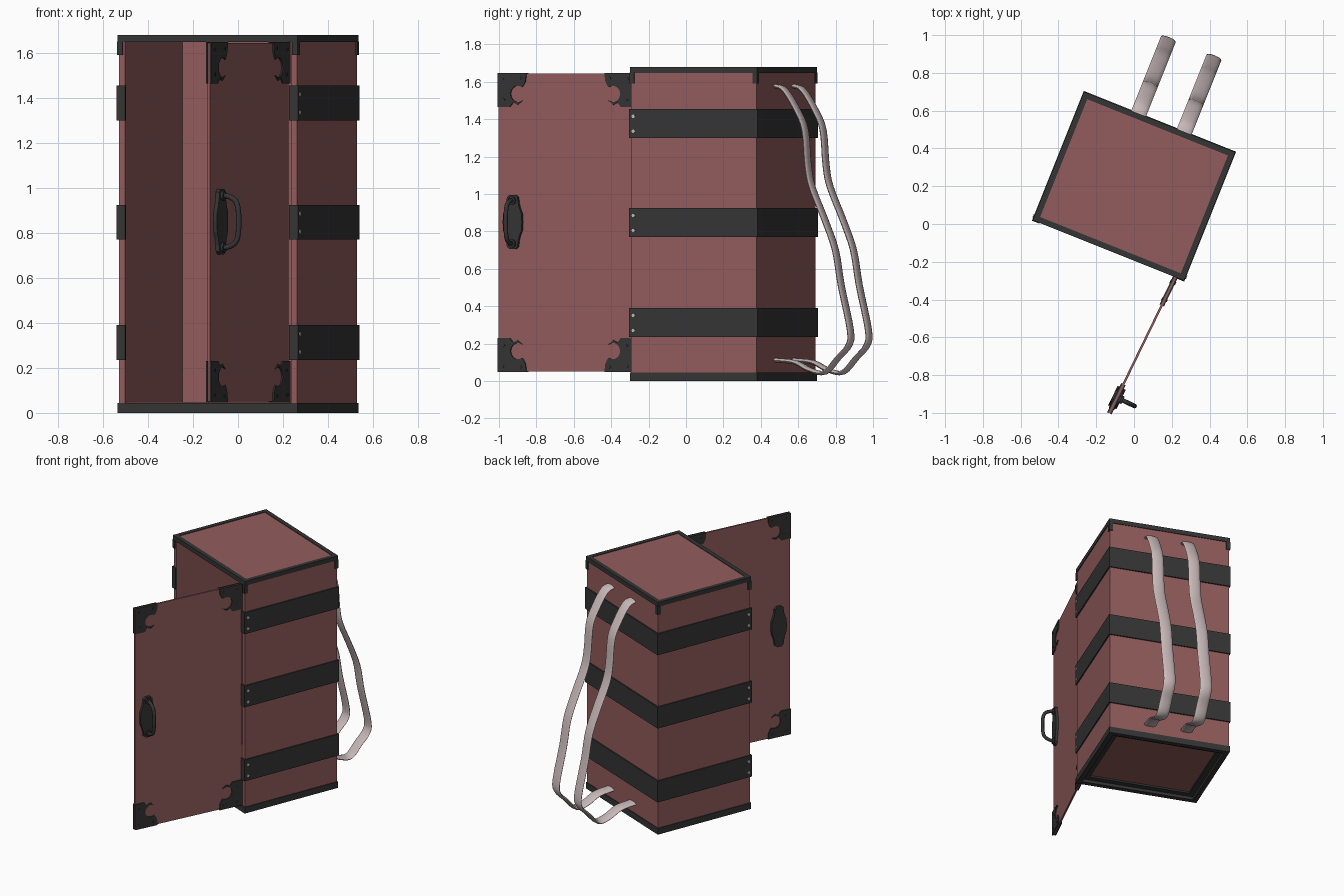
import bpy, bmesh
from math import radians, atan2, cos, sin, pi
from mathutils import Matrix, Vector

if "Cube" in bpy.data.objects:
    bpy.data.objects.remove(bpy.data.objects["Cube"])


def material(name, rgb):
    m = bpy.data.materials.new(name)
    m.diffuse_color = (*rgb, 1)
    m.use_nodes = True
    m.node_tree.nodes["Principled BSDF"].inputs["Base Color"].default_value = m.diffuse_color
    return m


RED = material("red_leather", (0.29, 0.107, 0.107))
BLACK = material("black_metal", (0.035, 0.035, 0.035))
STRAP = material("pale_strap", (0.58, 0.48, 0.48))
STEEL = material("rivet_steel", (0.5, 0.5, 0.5))

# Case frame (turned on the ground) and open-door frame (x from hinge, y outward)
CASE = Matrix.Translation((0, 0.2, 0)) @ Matrix.Rotation(radians(-21.8), 4, 'Z')
DOOR = Matrix.Translation((0.22, -0.28, 0)) @ Matrix.Rotation(atan2(-0.9, -0.437), 4, 'Z')


def finish(name, bm, mat, frame, smooth=False):
    bmesh.ops.recalc_face_normals(bm, faces=bm.faces)
    me = bpy.data.meshes.new(name)
    bm.to_mesh(me)
    bm.free()
    ob = bpy.data.objects.new(name, me)
    bpy.context.collection.objects.link(ob)
    ob.matrix_world = frame
    me.materials.append(mat)
    if smooth:
        bpy.ops.object.select_all(action='DESELECT')
        ob.select_set(True)
        bpy.context.view_layer.objects.active = ob
        bpy.ops.object.shade_smooth_by_angle(angle=radians(45))
    return ob


def add_prism(bm, pts, a, b, axis='Z'):
    """Extrude a 2D outline from a to b along an axis."""
    put = {'X': lambda p, h: (h, p[0], p[1]), 'Y': lambda p, h: (p[0], h, p[1]),
           'Z': lambda p, h: (p[0], p[1], h)}[axis]
    lo = [bm.verts.new(put(p, a)) for p in pts]
    hi = [bm.verts.new(put(p, b)) for p in pts]
    bm.faces.new(lo[::-1])
    bm.faces.new(hi)
    for i in range(len(pts)):
        j = (i + 1) % len(pts)
        bm.faces.new((lo[i], lo[j], hi[j], hi[i]))


def prism(name, pts, a, b, axis, mat, frame):
    bm = bmesh.new()
    add_prism(bm, pts, a, b, axis)
    return finish(name, bm, mat, frame)


def rect(x0, x1, y0, y1):
    return [(x0, y0), (x1, y0), (x1, y1), (x0, y1)]


def boxes(name, items, mat, frame):
    bm = bmesh.new()
    for x0, x1, y0, y1, z0, z1 in items:
        add_prism(bm, rect(x0, x1, y0, y1), z0, z1)
    return finish(name, bm, mat, frame)


def ring(hx, hy, w, z0, z1):
    return [(-hx, hx, -hy, -hy + w, z0, z1), (-hx, hx, hy - w, hy, z0, z1),
            (-hx, -hx + w, -hy + w, hy - w, z0, z1), (hx - w, hx, -hy + w, hy - w, z0, z1)]


def smooth_path(pts, n=4):
    """Catmull-Rom through the points."""
    v = [Vector(p) for p in pts]
    v = [2 * v[0] - v[1]] + v + [2 * v[-1] - v[-2]]
    out = []
    for i in range(1, len(v) - 2):
        a, b, c, d = v[i - 1:i + 3]
        for k in range(n):
            t = k / n
            out.append(0.5 * (2 * b + (c - a) * t + (2 * a - 5 * b + 4 * c - d) * t * t
                              + (3 * b - a - 3 * c + d) * t ** 3))
    return out + [v[-2]]


def sweep(name, path, half_w, half_t, x, mat, frame, sides=12):
    """Oval section swept along a path lying in the local y-z plane."""
    p = smooth_path(path)
    bm = bmesh.new()
    rows = []
    for i, c in enumerate(p):
        t = (p[min(i + 1, len(p) - 1)] - p[max(i - 1, 0)]).normalized()
        n = Vector((-t.y, t.x))
        row = []
        for k in range(sides):
            a = 2 * pi * k / sides
            q = c + n * half_t * sin(a)
            row.append(bm.verts.new((x + half_w * cos(a), q.x, q.y)))
        rows.append(row)
    for r, s in zip(rows, rows[1:]):
        for k in range(sides):
            j = (k + 1) % sides
            bm.faces.new((r[k], r[j], s[j], s[k]))
    bm.faces.new(rows[0])
    bm.faces.new(rows[-1])
    return finish(name, bm, mat, frame, True)


def disc(cx, cy, r, n=12):
    return [(cx + r * cos(2 * pi * i / n), cy + r * sin(2 * pi * i / n)) for i in range(n)]


HX, HY = 0.426, 0.361

# Case walls (open front), top and floor
boxes("case_walls", [(-HX, -0.397, -HY, HY, 0.04, 1.655), (0.397, HX, -HY, HY, 0.04, 1.655),
                     (-0.397, 0.397, 0.33, HY, 0.04, 1.655)], RED, CASE)
boxes("top_panel", [(-0.41, 0.41, -0.345, 0.345, 1.65, 1.676)], RED, CASE)
boxes("floor_panel", [(-0.41, 0.41, -0.345, 0.345, 0.034, 0.048)], RED, CASE)

# Metal rims and corner tabs
boxes("top_rim", ring(0.431, 0.366, 0.03, 1.648, 1.68), BLACK, CASE)
boxes("bottom_rim", ring(0.431, 0.366, 0.035, 0, 0.045), BLACK, CASE)
boxes("bottom_ledge", ring(0.40, 0.335, 0.045, 0.022, 0.036), BLACK, CASE)
tabs = []
for sx in (-1, 1):
    for sy in (-1, 1):
        xs, ys = sorted((sx * 0.433, sx * 0.406)), sorted((sy * 0.368, sy * 0.341))
        tabs.append((*xs, *ys, 1.59, 1.65))
boxes("corner_tabs", tabs, BLACK, CASE)

# Wrap-around bands with rivets
half = [(0.434, 0.37), (0.434, -0.37), (0.392, -0.37), (0.392, -0.359), (0.424, -0.359), (0.424, 0.359)]
band = half + [(-x, y) for x, y in half[::-1]]
rivets = bmesh.new()
for i, z in enumerate((0.235, 0.77, 1.30)):
    prism(f"band_{i + 1}", band, z, z + 0.155, 'Z', BLACK, CASE)
    for s in (-1, 1):
        for dz in (0.035, 0.115):
            add_prism(rivets, disc(-0.344, z + dz, 0.01, 8), s * 0.43, s * 0.438, 'X')
finish("band_rivets", rivets, STEEL, CASE)

# Open door
L = 0.80
boxes("door", [(0, L, -0.006, 0.006, 0.05, 1.645)], RED, DOOR)

# Door corner plates with a round bite, both faces
arc = [(0.118 + 0.044 * cos(radians(a)), 0.11 + 0.044 * sin(radians(a)))
       for a in range(-55, -306, -25)]
plate = [(-0.003, -0.003), (0.168, -0.003), (0.163, 0.04), (0.152, 0.062)] + arc + \
        [(0.115, 0.168), (0.09, 0.155), (0.07, 0.18), (-0.003, 0.18)]
for hx, sx, xn in ((0, 1, "hinge"), (L, -1, "free")):
    for hz, sz, zn in ((0.05, 1, "bottom"), (1.645, -1, "top")):
        bm, rv = bmesh.new(), bmesh.new()
        for s in (-1, 1):
            add_prism(bm, [(hx + sx * x, hz + sz * z) for x, z in plate], s * 0.005, s * 0.013, 'Y')
            for x, z in ((0.135, 0.025), (0.03, 0.03), (0.035, 0.14)):
                add_prism(rv, disc(hx + sx * x, hz + sz * z, 0.007, 8), s * 0.012, s * 0.016, 'Y')
        finish(f"corner_plate_{zn}_{xn}", bm, BLACK, DOOR)
        finish(f"corner_rivets_{zn}_{xn}", rv, BLACK, DOOR)

# Door handle: back plates on both faces, bosses and grip
side = [(0.016, 0.145), (0.032, 0.132), (0.034, 0.105), (0.042, 0.075), (0.054, 0.045), (0.057, 0)]
right = side + [(x, -z) for x, z in side[-2::-1]]
outline = [(0.71 + x, 0.85 + z) for x, z in right + [(-x, z) for x, z in right[::-1]]]
for s, n in ((1, "outer"), (-1, "inner")):
    prism(f"handle_plate_{n}", outline, s * 0.005, s * 0.024, 'Y', BLACK, DOOR)
bm = bmesh.new()
for dz in (-0.115, 0.115):
    add_prism(bm, disc(0.71, 0.85 + dz, 0.022), 0.02, 0.035, 'Y')
finish("handle_bosses", bm, BLACK, DOOR)
sweep("handle_grip", [(0.02, 0.965), (0.05, 0.963), (0.085, 0.945), (0.1, 0.91), (0.104, 0.85),
                      (0.1, 0.79), (0.085, 0.755), (0.05, 0.737), (0.02, 0.735)],
      0.012, 0.012, 0.71, BLACK, DOOR, 10)

# Shoulder straps on the back
strap = [(0.35, 1.578), (0.41, 1.556), (0.48, 1.45), (0.526, 1.342), (0.543, 1.155), (0.567, 1.037),
         (0.641, 0.861), (0.701, 0.70), (0.734, 0.513), (0.787, 0.273), (0.778, 0.19), (0.717, 0.123),
         (0.641, 0.046), (0.555, 0.059), (0.469, 0.10), (0.35, 0.112)]
for x, n in ((-0.12, "left"), (0.14, "right")):
    sweep(f"strap_{n}", strap, 0.042, 0.012, x, STRAP, CASE)
